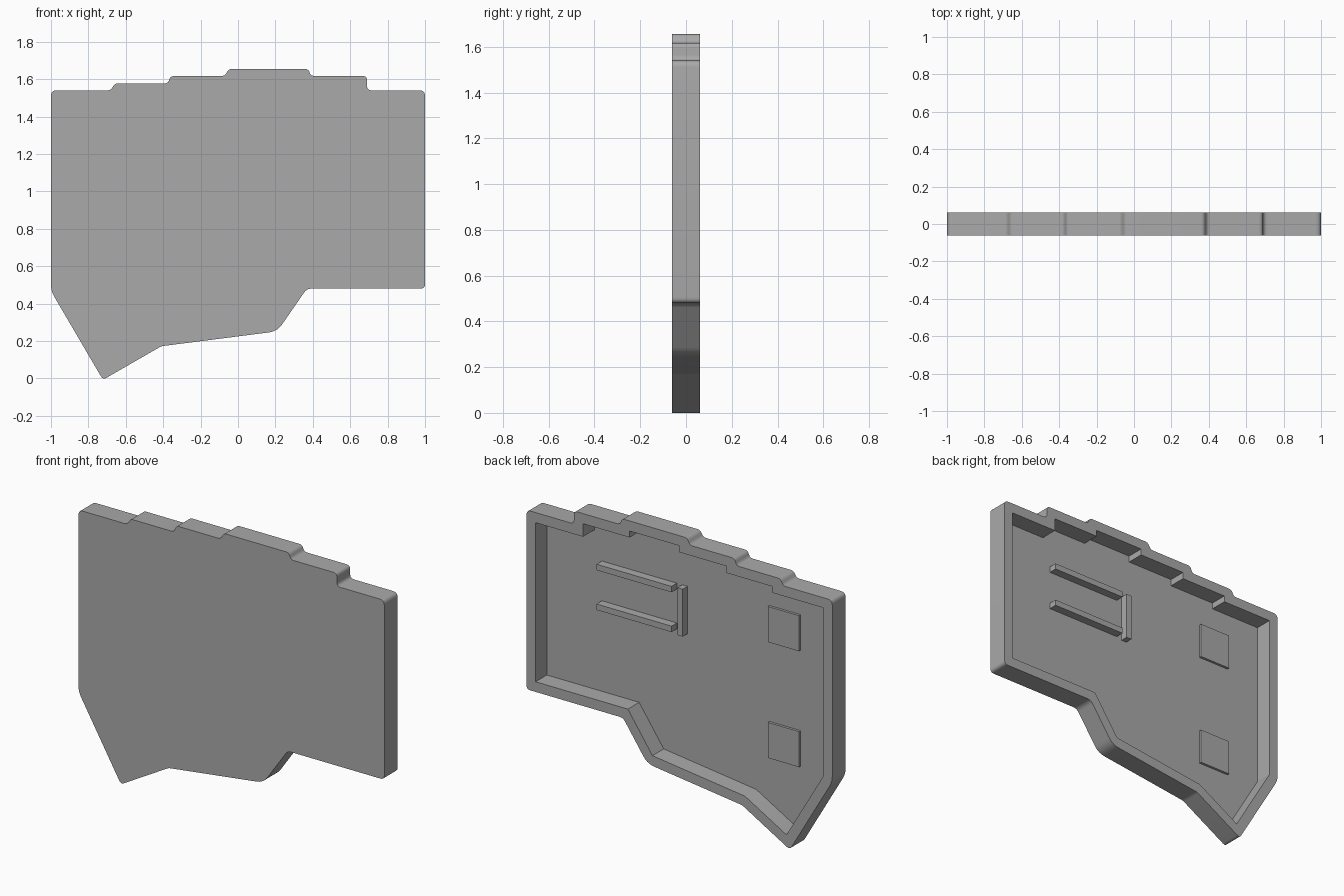
import bpy, bmesh
from mathutils import Vector

cube = bpy.data.objects.get("Cube")
if cube:
    bpy.data.objects.remove(cube, do_unlink=True)

grey = bpy.data.materials.new("plain_grey")
grey.use_nodes = True
colour = (0.4, 0.4, 0.4, 1)
grey.diffuse_color = colour
grey.node_tree.nodes["Principled BSDF"].inputs["Base Color"].default_value = colour

FRONT, FLOOR, BACK, WALL = -0.062, -0.043, 0.062, 0.06

# Outline corners, counter-clockwise from the front: x, z, rounding
outline = [
    (1, .48, .025), (1, 1.54, .03), (.69, 1.54, .025), (.69, 1.617, .025),
    (.39, 1.617, .018), (.375, 1.655, .018), (-.05, 1.655, .018), (-.07, 1.617, .018),
    (-.36, 1.617, .018), (-.375, 1.577, .018), (-.66, 1.577, .018), (-.68, 1.54, .018),
    (-1, 1.54, .03), (-1, .467, .035), (-.722, -.0075, .022), (-.41, .172, .01),
    (.21, .2515, .045), (.368, .48, .025),
]
# Square-cornered steps used for the recess
STEP_X = {.39: .385, .375: .385, -.05: -.06, -.07: -.06, -.36: -.367, -.375: -.367,
          -.66: -.67, -.68: -.67}


def rounded(corners, steps=5):
    pts = []
    for i, (x, z, r) in enumerate(corners):
        p = Vector((x, z))
        a, b = (Vector(corners[j % len(corners)][:2]) - p for j in (i - 1, i + 1))
        a, b = (p + v.normalized() * min(r, v.length * .48) for v in (a, b))
        for k in range(steps + 1):
            t = k / steps
            pts.append(a * (1 - t) ** 2 + p * (2 * t * (1 - t)) + b * t * t)
    return pts


def inset(corners, d):
    pts = [Vector((STEP_X.get(x, x), z)) for x, z, r in corners]
    out = []
    for i, p in enumerate(pts):
        u = (p - pts[i - 1]).normalized()
        v = (pts[(i + 1) % len(pts)] - p).normalized()
        n, m = Vector((-u.y, u.x)), Vector((-v.y, v.x))
        out.append(p + (n + m) * (d / (1 + n.dot(m))))
    return out


def finish(name, bm):
    bmesh.ops.recalc_face_normals(bm, faces=bm.faces[:])
    mesh = bpy.data.meshes.new(name)
    bm.to_mesh(mesh)
    bm.free()
    mesh.materials.append(grey)
    obj = bpy.data.objects.new(name, mesh)
    bpy.context.collection.objects.link(obj)
    return obj


def ring(bm, pts, y):
    return [bm.verts.new((p.x, y, p.y)) for p in pts]


def bridge(bm, a, b):
    for i in range(len(a)):
        bm.faces.new((a[i - 1], a[i], b[i], b[i - 1]))


# Shallow tray: front panel, outer wall, rim, inner wall and floor
bm = bmesh.new()
outer, inner = rounded(outline), inset(outline, WALL)
front, back = ring(bm, outer, FRONT), ring(bm, outer, BACK)
rim, floor = ring(bm, inner, BACK), ring(bm, inner, FLOOR)
bm.faces.new(front)
bm.faces.new(floor)
bridge(bm, front, back)
bridge(bm, rim, floor)
edges = [bm.edges.get((loop[i - 1], loop[i])) for loop in (back, rim) for i in range(len(loop))]
bmesh.ops.triangle_fill(bm, use_beauty=True, edges=edges, normal=(0, 1, 0))
tray = finish("tray", bm)
bpy.context.view_layer.objects.active = tray
tray.select_set(True)
bpy.ops.object.shade_smooth_by_angle(angle=0.5)
tray.select_set(False)


# Raised blocks standing on the floor
def block(name, x0, x1, z0, z1, height):
    bm = bmesh.new()
    bmesh.ops.create_cube(bm, size=1)
    base = FLOOR - .005
    bmesh.ops.scale(bm, vec=(x1 - x0, height + .005, z1 - z0), verts=bm.verts)
    bmesh.ops.translate(bm, vec=((x0 + x1) / 2, base + (height + .005) / 2, (z0 + z1) / 2),
                        verts=bm.verts)
    return finish(name, bm)


for name, z in (("upper", 1.275), ("lower", 1.04)):
    block(name + "_rail", .09, .58, z, z + .035, .05)
block("end_stop", .02, .055, 1.03, 1.31, .045)
for name, z in (("upper", 1.13), ("lower", .445)):
    block(name + "_pad", -.72, -.515, z, z + .21, .015)
